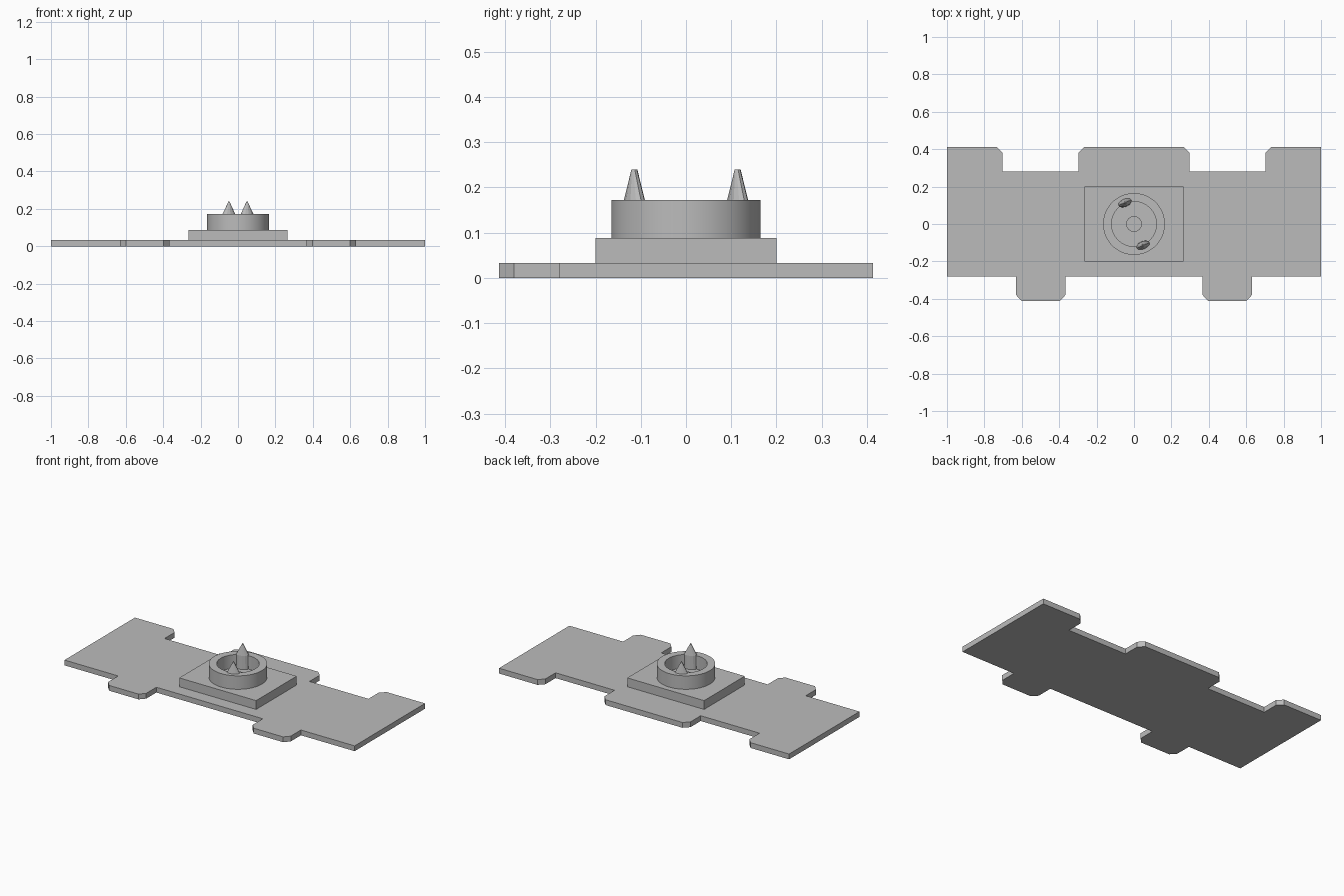
import bpy, bmesh, math
from mathutils import Matrix

if "Cube" in bpy.data.objects:
    bpy.data.objects.remove(bpy.data.objects["Cube"])

grey = bpy.data.materials.new("plain grey")
grey.use_nodes = True
grey.diffuse_color = (0.5, 0.5, 0.5, 1)
grey.node_tree.nodes["Principled BSDF"].inputs["Base Color"].default_value = (0.5, 0.5, 0.5, 1)


def finish(name, bm, smooth=False):
    bmesh.ops.recalc_face_normals(bm, faces=bm.faces)
    mesh = bpy.data.meshes.new(name)
    bm.to_mesh(mesh)
    bm.free()
    mesh.materials.append(grey)
    obj = bpy.data.objects.new(name, mesh)
    bpy.context.collection.objects.link(obj)
    if smooth:
        bpy.ops.object.select_all(action='DESELECT')
        obj.select_set(True)
        bpy.context.view_layer.objects.active = obj
        bpy.ops.object.shade_smooth_by_angle(angle=math.radians(30))
    return obj


def prism(name, outline, bottom, top):
    bm = bmesh.new()
    face = bm.faces.new([bm.verts.new((x, y, bottom)) for x, y in outline])
    up = bmesh.ops.extrude_face_region(bm, geom=[face])["geom"]
    moved = [v for v in up if isinstance(v, bmesh.types.BMVert)]
    bmesh.ops.translate(bm, verts=moved, vec=(0, 0, top - bottom))
    return finish(name, bm)


def lathe(name, profile, steps):
    bm = bmesh.new()
    verts = [bm.verts.new((r, 0, z)) for r, z in profile]
    edges = [bm.edges.new(pair) for pair in zip(verts, verts[1:])]
    bmesh.ops.spin(bm, geom=verts + edges, axis=(0, 0, 1), cent=(0, 0, 0),
                   angle=math.tau, steps=steps)
    bmesh.ops.remove_doubles(bm, verts=bm.verts, dist=1e-4)
    return finish(name, bm, True)


PLATE, BLOCK, RIM, TIP = 0.033, 0.088, 0.172, 0.24

# Base plate with chamfered tabs: half outline mirrored across x
half = [(0.367, -0.28), (0.367, -0.38), (0.397, -0.413), (0.6, -0.413),
        (0.63, -0.38), (0.63, -0.28), (1, -0.28), (1, 0.413), (0.735, 0.413),
        (0.703, 0.38), (0.703, 0.28), (0.297, 0.28), (0.297, 0.38), (0.265, 0.413)]
prism("base_plate", half + [(-x, y) for x, y in reversed(half)], 0, PLATE)

# Raised block
prism("raised_block", [(-0.265, -0.2), (0.265, -0.2), (0.265, 0.2), (-0.265, 0.2)],
      PLATE, BLOCK)

# Hollow collar and its small centre stud
lathe("collar_ring", [(0.165, BLOCK), (0.165, RIM), (0.12, RIM), (0.12, BLOCK)], 96)
lathe("centre_stud", [(0.042, BLOCK), (0.042, BLOCK + 0.015), (0, BLOCK + 0.015)], 24)

# Two opposed teeth: oval sections narrowing to a short radial ridge
sections = [(0.04, 0.022, BLOCK), (0.037, 0.02, RIM), (0.002, 0.007, TIP)]
for name, angle in (("back_tooth", 113), ("front_tooth", 293)):
    bm = bmesh.new()
    rings = []
    for along, radial, z in sections:
        rings.append([bm.verts.new((0.124 + radial * math.cos(a), along * math.sin(a), z))
                      for a in (math.tau * i / 12 for i in range(12))])
    for low, high in zip(rings, rings[1:]):
        for i in range(12):
            j = (i + 1) % 12
            bm.faces.new((low[i], low[j], high[j], high[i]))
    bm.faces.new(rings[-1])
    bm.faces.new(rings[0])
    bm.transform(Matrix.Rotation(math.radians(angle), 4, 'Z'))
    finish(name, bm)
